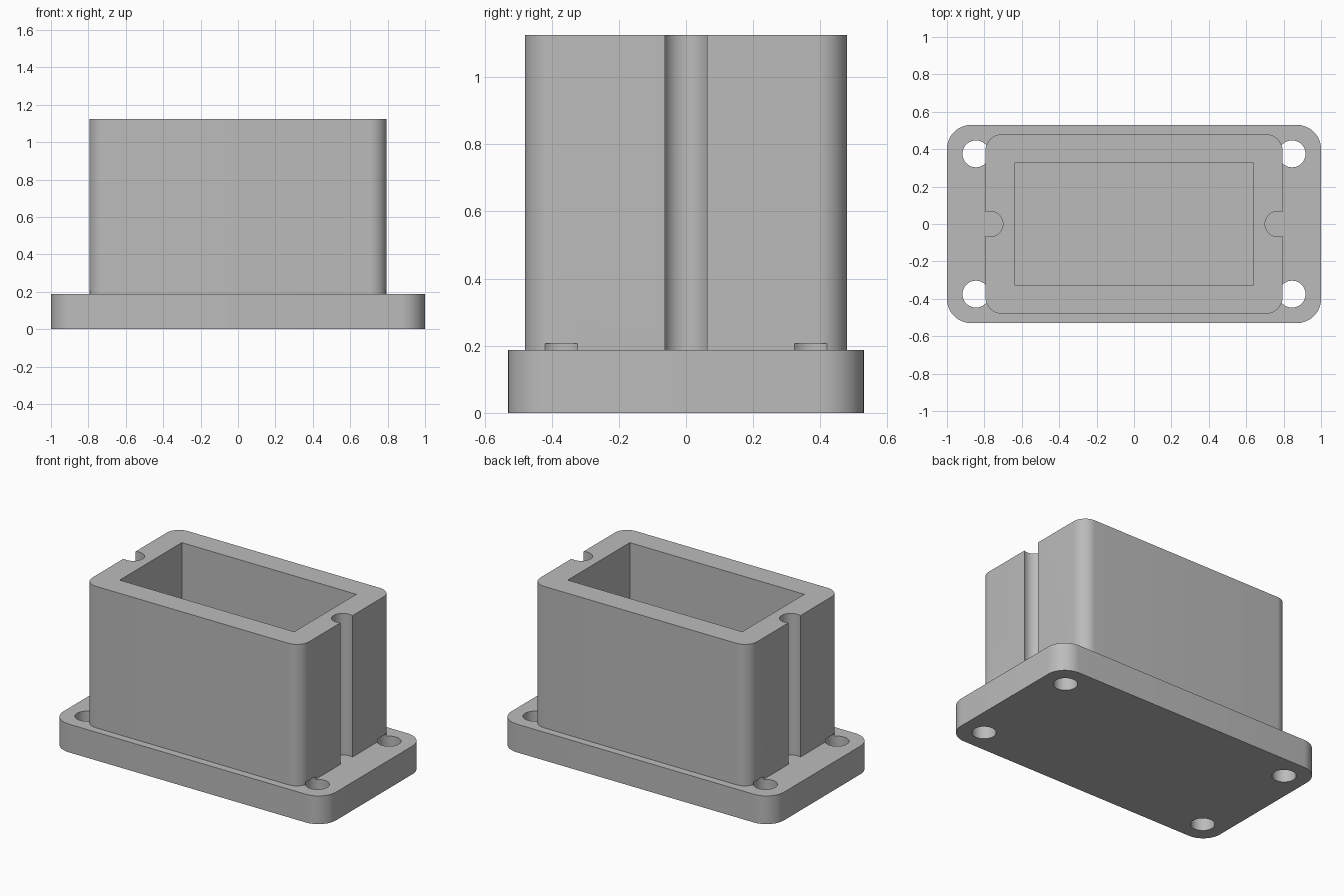
import bpy
import bmesh
from math import cos, sin, pi, radians

cube = bpy.data.objects.get("Cube")
if cube:
    bpy.data.objects.remove(cube, do_unlink=True)

PLATE_TOP, BODY_TOP, HOLE_TOP = 0.187, 1.125, 0.206

grey = bpy.data.materials.new("plain grey")
grey.use_nodes = True
grey.diffuse_color = (0.5, 0.5, 0.5, 1)
grey.node_tree.nodes["Principled BSDF"].inputs["Base Color"].default_value = (0.5, 0.5, 0.5, 1)


def rounded_rect(hx, hy, r, steps=12):
    """Outline of a rectangle with rounded corners."""
    pts = []
    for q, (sx, sy) in enumerate([(1, 1), (-1, 1), (-1, -1), (1, -1)]):
        for i in range(steps + 1):
            a = (q + i / steps) * pi / 2
            pts.append((sx * (hx - r) + r * cos(a), sy * (hy - r) + r * sin(a)))
    return pts


def circle(cx, cy, r, n=48):
    return [(cx + r * cos(2 * pi * i / n), cy + r * sin(2 * pi * i / n)) for i in range(n)]


def prism(name, outline, z0, z1):
    """Extrude an outline from z0 to z1."""
    bm = bmesh.new()
    face = bm.faces.new([bm.verts.new((x, y, z0)) for x, y in outline])
    top = bmesh.ops.extrude_face_region(bm, geom=[face])["geom"]
    verts = [v for v in top if isinstance(v, bmesh.types.BMVert)]
    bmesh.ops.translate(bm, verts=verts, vec=(0, 0, z1 - z0))
    bmesh.ops.recalc_face_normals(bm, faces=bm.faces)
    mesh = bpy.data.meshes.new(name)
    bm.to_mesh(mesh)
    bm.free()
    mesh.materials.append(grey)
    obj = bpy.data.objects.new(name, mesh)
    bpy.context.collection.objects.link(obj)
    return obj


def activate(obj):
    bpy.ops.object.select_all(action="DESELECT")
    obj.select_set(True)
    bpy.context.view_layer.objects.active = obj


def cut(obj, cutters):
    activate(obj)
    for cutter in cutters:
        mod = obj.modifiers.new("cut", "BOOLEAN")
        mod.operation = "DIFFERENCE"
        mod.solver = "EXACT"
        mod.object = cutter
        bpy.ops.object.modifier_apply(modifier=mod.name)
    bpy.ops.object.shade_smooth_by_angle(angle=radians(30))


# Main parts
plate = prism("base_plate", rounded_rect(1, 0.53, 0.13), 0, PLATE_TOP)
body = prism("box_body", rounded_rect(0.795, 0.48, 0.09), PLATE_TOP, BODY_TOP)

# Screw holes, which also nick the foot of the body
holes = [prism("hole_cutter", circle(sx * 0.845, sy * 0.375, 0.072), -0.1, HOLE_TOP)
         for sx in (-1, 1) for sy in (-1, 1)]

# Round grooves down both ends, and the open pocket
grooves = [prism("groove_cutter", circle(sx * 0.769, 0, 0.068), 0.1, 1.3) for sx in (-1, 1)]
pocket = prism("pocket_cutter", [(-0.64, -0.325), (0.64, -0.325), (0.64, 0.325), (-0.64, 0.325)],
               0.1, 1.3)

cut(plate, holes)
cut(body, holes + grooves + [pocket])

for helper in holes + grooves + [pocket]:
    bpy.data.objects.remove(helper, do_unlink=True)
